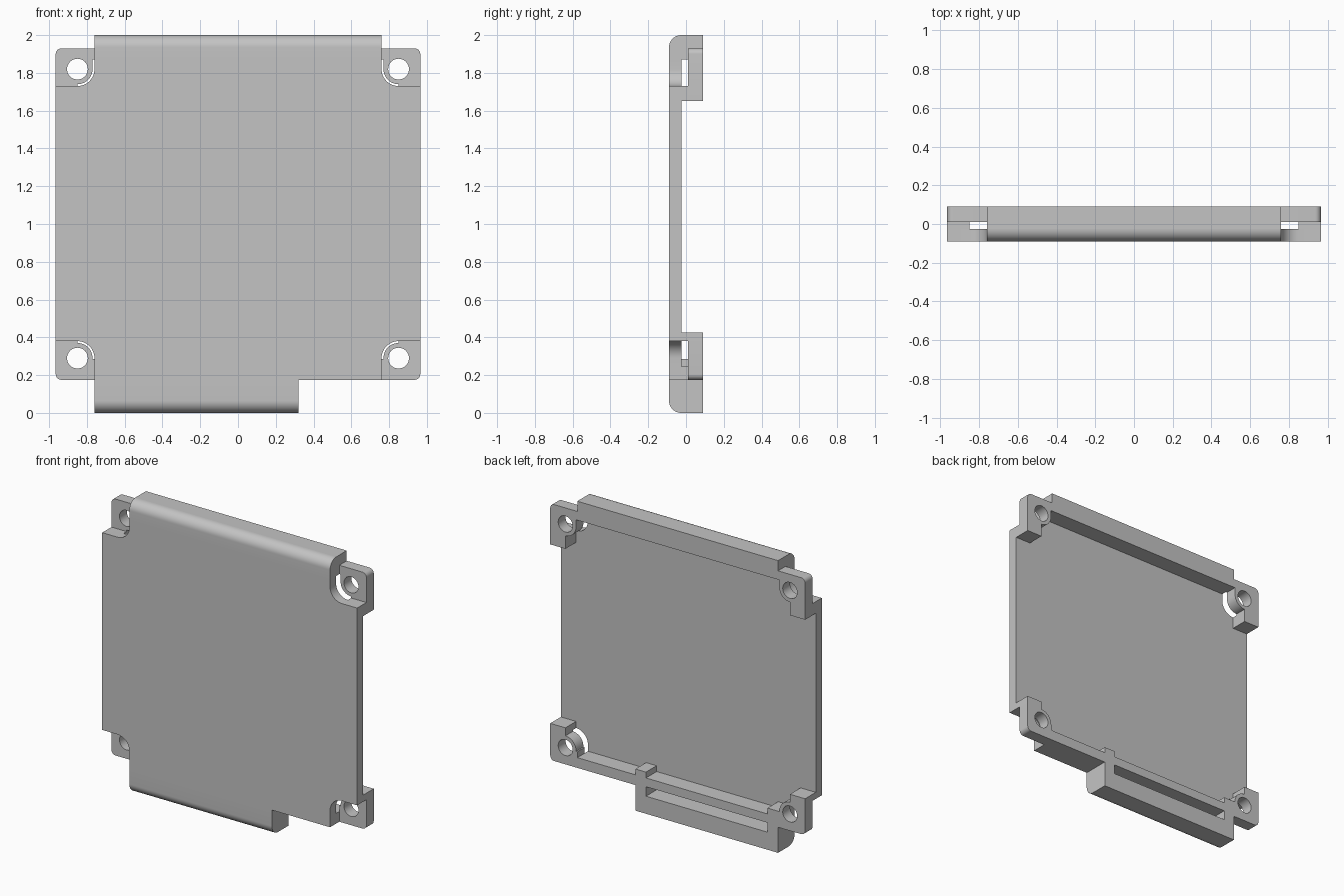
import bpy, bmesh, math

if "Cube" in bpy.data.objects:
    bpy.data.objects.remove(bpy.data.objects["Cube"])

grey = bpy.data.materials.new("light_grey")
grey.diffuse_color = (0.55, 0.55, 0.55, 1)
grey.use_nodes = True
grey.node_tree.nodes["Principled BSDF"].inputs["Base Color"].default_value = grey.diffuse_color

FRONT, FLOOR, LUG, BACK = -0.09, -0.025, 0.01, 0.09
HX, HR = 0.85, 0.055          # mounting hole x and radius


def arc(cx, cy, r, a0, a1, n=12):
    return [(cx + r * math.cos(math.radians(a0 + (a1 - a0) * i / n)),
             cy + r * math.sin(math.radians(a0 + (a1 - a0) * i / n))) for i in range(n + 1)]


def prism(name, loops, a, b, axis='Y'):
    """Fill outline loops (holes allowed) and extrude them from a to b.
    axis Y: outline is (x, z); axis X: outline is (y, z)."""
    cu = bpy.data.curves.new(name, 'CURVE')
    cu.dimensions, cu.fill_mode = '2D', 'BOTH'
    cu.extrude = (b - a) / 2
    for pts in loops:
        sp = cu.splines.new('POLY')
        sp.points.add(len(pts) - 1)
        for p, (u, v) in zip(sp.points, pts):
            p.co = (u, v, 0, 1)
        sp.use_cyclic_u = True
    ob = bpy.data.objects.new(name, cu)
    bpy.context.collection.objects.link(ob)
    bpy.ops.object.select_all(action='DESELECT')
    ob.select_set(True)
    bpy.context.view_layer.objects.active = ob
    bpy.ops.object.convert(target='MESH')
    ob = bpy.context.view_layer.objects.active
    mid = (a + b) / 2
    bm = bmesh.new()
    bm.from_mesh(ob.data)
    for v in bm.verts:
        u, w, d = v.co
        v.co = (u, mid - d, w) if axis == 'Y' else (mid + d, u, w)
    bmesh.ops.remove_doubles(bm, verts=bm.verts, dist=1e-5)
    bmesh.ops.recalc_face_normals(bm, faces=bm.faces)
    bm.to_mesh(ob.data)
    bm.free()
    ob.data.materials.clear()
    ob.data.materials.append(grey)
    bpy.ops.object.shade_smooth_by_angle(angle=math.radians(30))
    return ob


def rect(u0, v0, u1, v1):
    return [(u0, v0), (u1, v0), (u1, v1), (u0, v1)]


# Front plate with a rounded notch at each corner
right = [(0.76, 0.175)] + arc(HX, 0.29, 0.09, 180, 90) + [(0.965, 0.38), (0.965, 1.73)]
right += arc(HX, 1.82, 0.09, 270, 180) + [(0.76, 1.87)]
prism("front_plate", [right + [(-x, z) for x, z in reversed(right)]], FRONT, FLOOR)

# Top wall and its rounded front edge
prism("top_wall", [rect(-0.76, 1.87, 0.76, 2.0)], FLOOR, BACK)
prism("top_rounded_edge", [[(FRONT, 1.87), (FLOOR, 1.87)] + arc(FLOOR, 1.935, 0.065, 90, 180)],
      -0.76, 0.76, 'X')

# Bottom wall with the slotted bay and end posts
frame = [(-0.76, 0), (0.32, 0), (0.32, 0.175), (0.76, 0.175), (0.76, 0.245), (0.32, 0.245),
         (0.32, 0.285), (0.24, 0.285), (0.24, 0.245), (-0.68, 0.245), (-0.68, 0.285), (-0.76, 0.285)]
prism("bottom_slotted_wall", [frame, rect(-0.68, 0.12, 0.24, 0.185)], FLOOR, BACK)
prism("bottom_rounded_edge", [[(FLOOR, 0.175), (FRONT, 0.175)] + arc(FLOOR, 0.065, 0.065, 180, 270)],
      -0.76, 0.32, 'X')

# Corner lugs with holes, and the spacers tying them to the plate
for level, zc, s, tip, foot, join in (("top", 1.82, 1, 0.11, 0.17, 0.05),
                                      ("bottom", 0.29, -1, 0.115, 0.135, 0.005)):
    shape = [(0.76, tip), (0.76, join), (0.77, join)] + arc(HX, 0, 0.08, 180, 270)
    shape += [(HX, -foot), (0.965, -foot)] + arc(0.935, tip - 0.03, 0.03, 0, 90, 8)
    hole = arc(HX, 0, HR, 0, 360, 32)[:-1]
    for side, m in (("right", 1), ("left", -1)):
        place = lambda pts: [(m * x, zc + s * z) for x, z in pts]
        prism(f"{level}_{side}_lug", [place(shape), place(hole)], LUG, BACK)
        prism(f"{level}_{side}_spacer", [place(rect(HX, -foot, 0.965, -0.09))], FLOOR, LUG)
